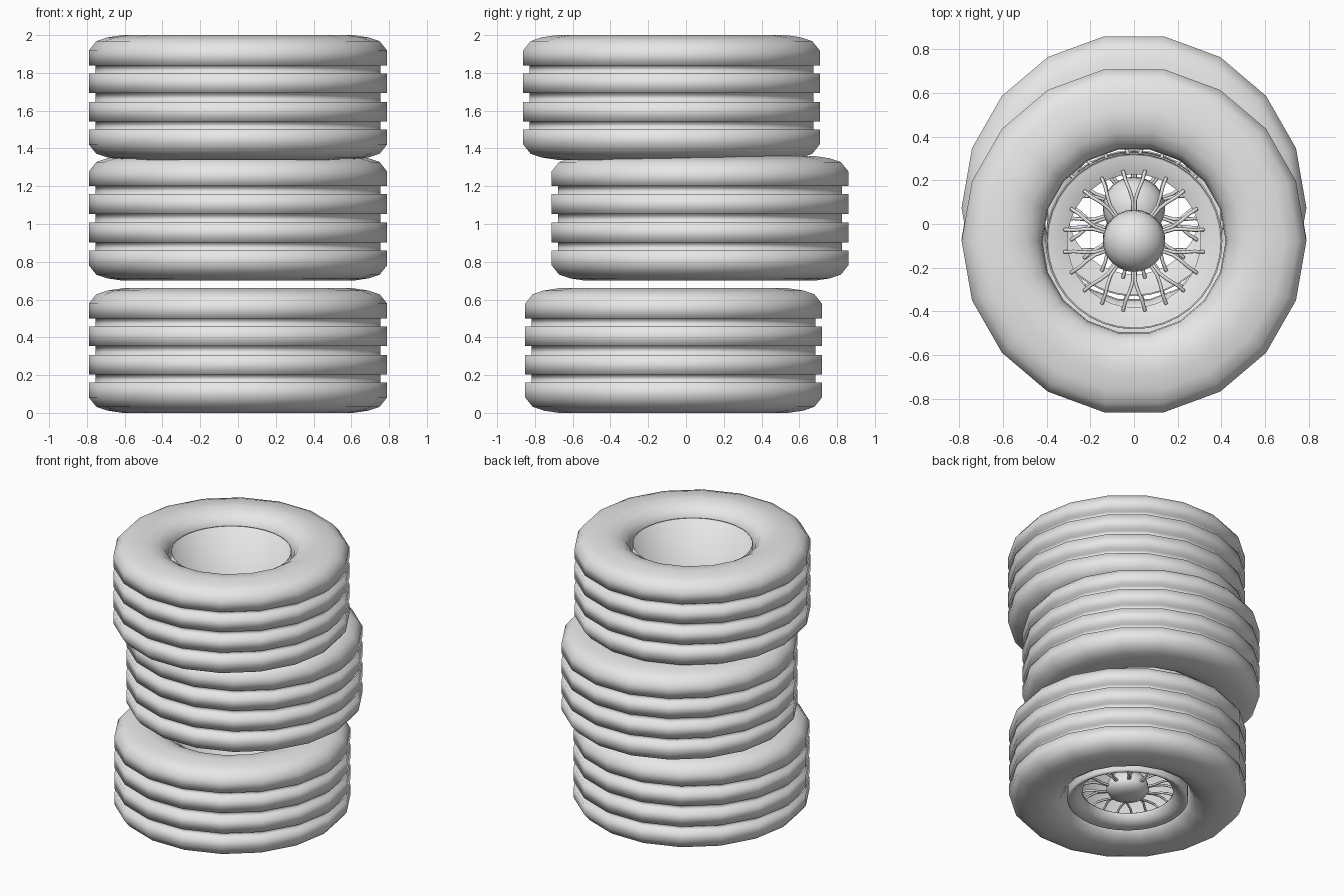
import bpy, bmesh, math
from mathutils import Vector

if "Cube" in bpy.data.objects:
    bpy.data.objects.remove(bpy.data.objects["Cube"])

grey = bpy.data.materials.new("light_grey")
grey.diffuse_color = (0.8, 0.8, 0.8, 1)
grey.use_nodes = True
grey.node_tree.nodes["Principled BSDF"].inputs["Base Color"].default_value = grey.diffuse_color


def lathe(name, profile, sides, closed=False, y_scale=1.0):
    """Revolve an (r, z) profile around z and return a smooth mesh."""
    bm = bmesh.new()
    rings = []
    for r, z in profile:
        if r < 1e-6:
            rings.append([bm.verts.new((0, 0, z))] * sides)
            continue
        rings.append([bm.verts.new((r * math.cos(2 * math.pi * i / sides),
                                    r * math.sin(2 * math.pi * i / sides) * y_scale, z))
                      for i in range(sides)])
    pairs = list(zip(rings, rings[1:]))
    if closed:
        pairs.append((rings[-1], rings[0]))
    for a, b in pairs:
        for i in range(sides):
            j = (i + 1) % sides
            quad = list(dict.fromkeys((a[i], a[j], b[j], b[i])))
            bm.faces.new(quad)
    bmesh.ops.recalc_face_normals(bm, faces=bm.faces)
    for f in bm.faces:
        f.smooth = True
    me = bpy.data.meshes.new(name)
    bm.to_mesh(me)
    bm.free()
    me.materials.append(grey)
    return me


def spokes_mesh(count=10):
    """Forked wire spokes as a bevelled curve turned into a mesh."""
    cu = bpy.data.curves.new("spoke_paths", "CURVE")
    cu.dimensions = "3D"
    cu.bevel_depth = 0.008
    cu.bevel_resolution = 1
    cu.use_fill_caps = True

    def polar(r, deg, z):
        a = math.radians(deg)
        return (r * math.cos(a), r * math.sin(a), z, 1)

    for k in range(count):
        base = 90 + k * 360 / count
        for side in (-1, 1):
            pts = [polar(0.10, base + side * 2, 0.12), polar(0.19, base + side * 2, 0.13),
                   polar(0.235, base + side * 5, 0.135), polar(0.28, base + side * 8, 0.13),
                   polar(0.325, base + side * 9, 0.11)]
            sp = cu.splines.new("POLY")
            sp.points.add(len(pts) - 1)
            for p, co in zip(sp.points, pts):
                p.co = co
    ob = bpy.data.objects.new("spoke_paths", cu)
    bpy.context.collection.objects.link(ob)
    bpy.context.view_layer.update()
    dg = bpy.context.evaluated_depsgraph_get()
    me = bpy.data.meshes.new_from_object(ob.evaluated_get(dg))
    bpy.data.objects.remove(ob)
    me.materials.clear()
    me.materials.append(grey)
    for f in me.polygons:
        f.use_smooth = True
    return me


# Tyre section: lower half from the bore out to the tread, mirrored upwards
H = 0.66
R, G = 0.79, 0.755
half = [(0.42, 0.14), (0.425, 0.09), (0.45, 0.045), (0.5, 0.015), (0.56, 0.0), (0.61, 0.0),
        (0.69, 0.012), (0.75, 0.032), (R, 0.082), (R, 0.16), (G, 0.16), (G, 0.202),
        (R, 0.202), (R, 0.307), (G, 0.307)]
tyre = lathe("tyre", half + [(r, H - z) for r, z in reversed(half)], 18, True, 1.01)

# Rim: a lining for the bore and a cone rising to the spoke opening
rim = lathe("rim", [(0.405, 0.58), (0.405, 0.045), (0.39, 0.03), (0.305, 0.10),
                    (0.305, 0.115), (0.39, 0.05), (0.398, 0.06), (0.398, 0.58)], 36, True)

# Rounded hub
hub = lathe("hub", [(0, 0.06), (0.07, 0.065), (0.12, 0.085), (0.143, 0.12), (0.135, 0.165),
                    (0.11, 0.205), (0.06, 0.24), (0, 0.25)], 24)
spokes = spokes_mesh()

# Three wheels, stacked out of line
for label, y, z in (("bottom", -0.066, 0.0), ("middle", 0.074, 0.70), ("top", -0.077, 1.34)):
    for part, me in (("tyre", tyre), ("rim", rim), ("hub", hub), ("spokes", spokes)):
        ob = bpy.data.objects.new(f"{label}_{part}", me)
        ob.location = Vector((0, y, z))
        bpy.context.collection.objects.link(ob)
